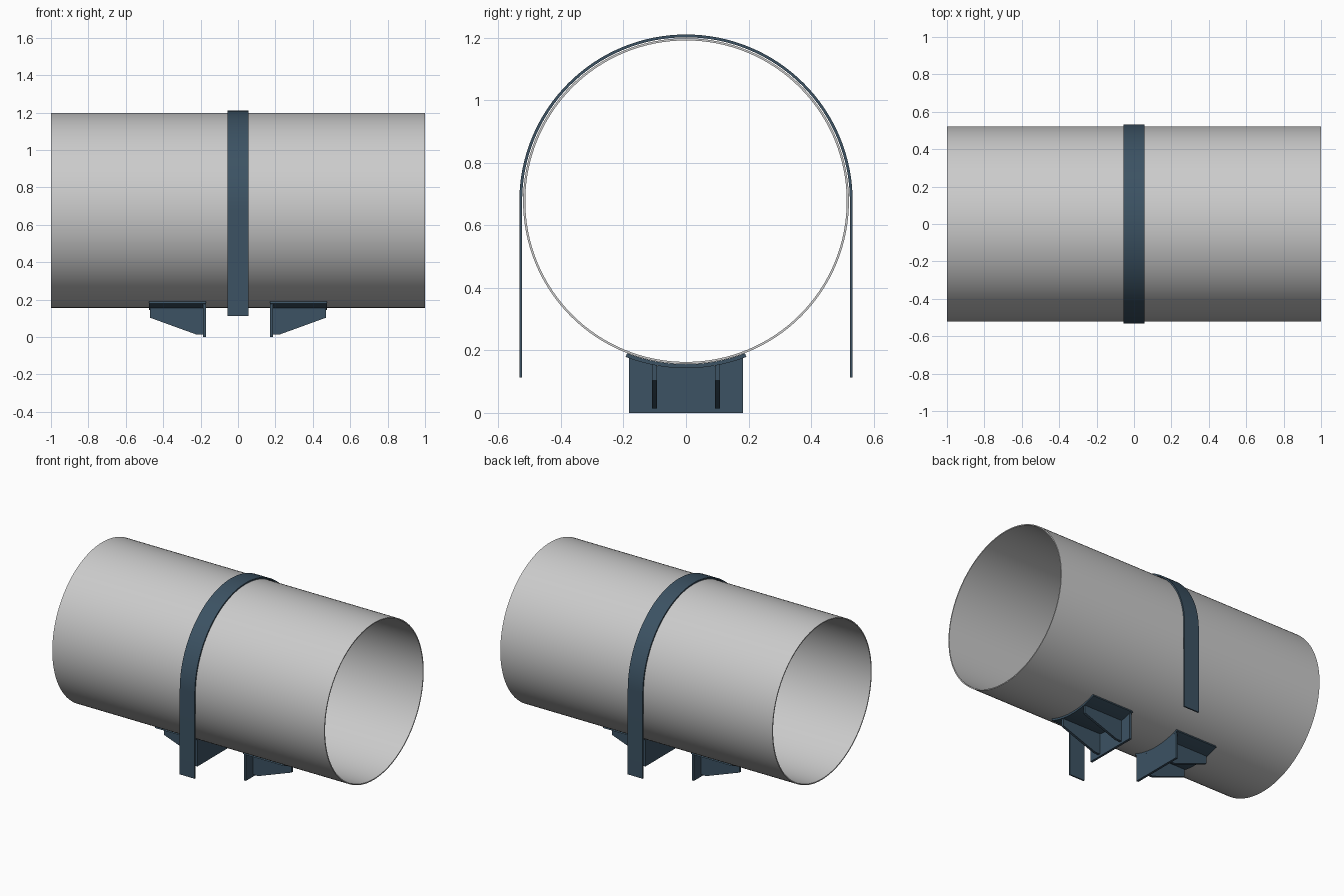
import bpy, bmesh
from math import sin, cos, pi, asin, sqrt

if "Cube" in bpy.data.objects:
    bpy.data.objects.remove(bpy.data.objects["Cube"])

CZ = 0.677          # pipe axis height
R = 0.521           # pipe outer radius
SADDLE_R = 0.534    # underside radius of the saddle plates

mat = bpy.data.materials.new("blue_steel")
mat.diffuse_color = (0.045, 0.085, 0.125, 1)
mat.use_nodes = True
mat.node_tree.nodes["Principled BSDF"].inputs["Base Color"].default_value = mat.diffuse_color


def finish(name, bm, material=None):
    bmesh.ops.recalc_face_normals(bm, faces=bm.faces)
    me = bpy.data.meshes.new(name)
    bm.to_mesh(me)
    bm.free()
    ob = bpy.data.objects.new(name, me)
    bpy.context.collection.objects.link(ob)
    if material:
        me.materials.append(material)
    bpy.ops.object.select_all(action='DESELECT')
    ob.select_set(True)
    bpy.context.view_layer.objects.active = ob
    bpy.ops.object.shade_smooth_by_angle(angle=0.5)
    return ob


def ribbon(name, outer, inner, x0, x1, material=None, closed=False):
    """Sweep the band between two matching (y, z) lines from x0 to x1."""
    bm = bmesh.new()
    rows = [[bm.verts.new((x, y, z)) for x, (y, z) in ((x0, o), (x1, o), (x1, i), (x0, i))]
            for o, i in zip(outer, inner)]
    n = len(rows)
    for k in range(n if closed else n - 1):
        a, b = rows[k], rows[(k + 1) % n]
        for j in range(4):
            m = (j + 1) % 4
            bm.faces.new((a[j], a[m], b[m], b[j]))
    if not closed:
        bm.faces.new(rows[0])
        bm.faces.new(rows[-1])
    return finish(name, bm, material)


def arc(r, a0, a1, n, cz=CZ):
    return [(r * cos(a0 + (a1 - a0) * k / n), cz + r * sin(a0 + (a1 - a0) * k / n))
            for k in range(n + 1)]


def under(y):
    return CZ - sqrt(SADDLE_R ** 2 - y * y)


# Pipe
ribbon("pipe", arc(R, 0, 2 * pi, 128)[:-1], arc(R - 0.007, 0, 2 * pi, 128)[:-1], -1, 1, closed=True)


# Strap over the pipe with straight legs
def strap_line(r):
    return [(r, 0.113)] + arc(r, 0, pi, 64) + [(-r, 0.113)]


ribbon("strap", strap_line(0.533), strap_line(0.524), -0.055, 0.055, mat)

half = asin(0.193 / SADDLE_R)
for s, side in ((-1, "left"), (1, "right")):
    # Curved saddle plate
    ribbon(f"saddle_{side}", arc(SADDLE_R, -pi / 2 - half, -pi / 2 + half, 24),
           arc(R + 0.0005, -pi / 2 - half, -pi / 2 + half, 24), s * 0.171, s * 0.476, mat)

    # Upright plate cut to the saddle curve
    ys = [-0.182 + 0.364 * k / 24 for k in range(25)]
    ribbon(f"upright_plate_{side}", [(y, under(y)) for y in ys], [(y, 0) for y in ys],
           s * 0.171, s * 0.186, mat)

    # Tapered ribs
    for t, end in ((-1, "front"), (1, "back")):
        bm = bmesh.new()
        faces = []
        for y in (t * 0.092, t * 0.108):
            top = under(y) + 0.001
            prof = [(0.186, top), (0.47, top), (0.47, 0.103), (0.225, 0.014), (0.186, 0.014)]
            faces.append([bm.verts.new((s * x, y, z)) for x, z in prof])
        a, b = faces
        bm.faces.new(a)
        bm.faces.new(b)
        for k in range(5):
            m = (k + 1) % 5
            bm.faces.new((a[k], a[m], b[m], b[k]))
        finish(f"rib_{side}_{end}", bm, mat)
